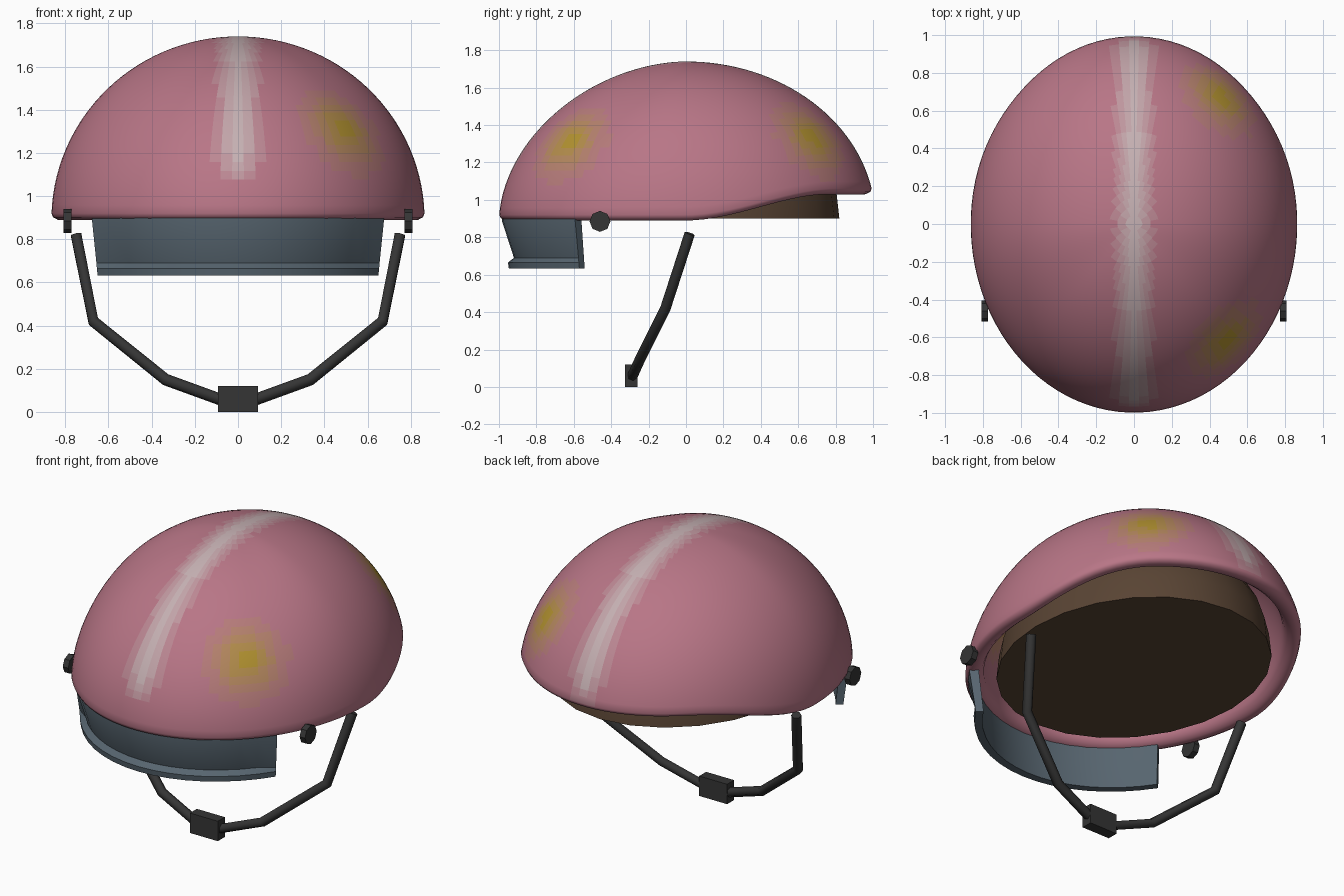
import bpy, bmesh
from math import sin, cos, pi, asin, radians, exp, hypot
from mathutils import Vector

if "Cube" in bpy.data.objects:
    bpy.data.objects.remove(bpy.data.objects["Cube"])

PINK, WHITE, YELLOW = Vector((.48, .18, .24)), Vector((.58, .5, .5)), Vector((.45, .29, .03))


def material(name, col):
    m = bpy.data.materials.new(name)
    m.diffuse_color = (*col, 1)
    m.use_nodes = True
    m.node_tree.nodes["Principled BSDF"].inputs["Base Color"].default_value = m.diffuse_color
    return m


def finish(name, bm, mats, angle=None):
    bmesh.ops.recalc_face_normals(bm, faces=bm.faces)
    me = bpy.data.meshes.new(name)
    bm.to_mesh(me)
    bm.free()
    ob = bpy.data.objects.new(name, me)
    bpy.context.collection.objects.link(ob)
    for m in mats:
        me.materials.append(m)
    if angle:
        bpy.ops.object.select_all(action='DESELECT')
        ob.select_set(True)
        bpy.context.view_layer.objects.active = ob
        bpy.ops.object.shade_smooth_by_angle(angle=radians(angle))
    return ob


def skin(bm, columns, closed):
    """Join neighbouring columns of points with quads."""
    cols = [[bm.verts.new(p) for p in c] for c in columns]
    n = len(cols)
    for i in range(n if closed else n - 1):
        a, b = cols[i], cols[(i + 1) % n]
        for j in range(len(a) - 1):
            bm.faces.new((a[j], b[j], b[j + 1], a[j + 1]))
    return cols


def smoothstep(lo, hi, v):
    t = min(1, max(0, (v - lo) / (hi - lo)))
    return t * t * (3 - 2 * t)


dark = material("dark_plastic", (.035, .035, .035))
slate = material("slate", (.095, .13, .16))
brown = material("brown_foam", (.10, .058, .034))

# Shell: outer dome, rolled lip that rises at the back, inner dome
def shell_column(a, rings=30):
    s = sin(a)
    n = 1.85 if s < -.7 else 2 - .15 * smoothstep(0, .7, -s)
    rx, ry = .865, 1.0 if s < 0 else 1.014
    rim = .89 + .14 * smoothstep(0, .8, s)
    t0 = asin(((rim + .03 - .89) / .85) ** (n / 2))
    outer, inner = [], []
    for k in range(rings + 1):
        u = min(k / rings, .996)
        t = t0 + (pi / 2 - t0) * u
        r, z = cos(t) ** (2 / n), .89 + .85 * sin(t) ** (2 / n)
        outer.append((r, z))
        inner.append((r * .89, z + .02 - .1 * u))
    r0 = outer[0][0]
    lip = [(r0 - .008, rim + .012), (r0 - .035, rim), (r0 - .07, rim + .006), (r0 - .095, rim + .025)]
    return [(r * rx * cos(a), r * ry * s, z) for r, z in outer[::-1] + lip + inner]


bm = bmesh.new()
SEG, LEVELS = 96, 5
cols = skin(bm, [shell_column(2 * pi * (i + .5) / SEG) for i in range(SEG)], True)
for k in (0, -1):
    bm.faces.new([c[k] for c in cols])
# painted pale centre stripe and two yellow patches, in graded steps
for f in bm.faces:
    p = f.calc_center_median()
    stripe = max(0, 1 - abs(p.x) / .12) * smoothstep(1.02, 1.2, p.z) * .9
    spot = max(exp(-((p - Vector(c)).length / .17) ** 2) for c in ((.49, -.62, 1.31), (.47, .68, 1.34)))
    if spot > .12:
        f.material_index = LEVELS + min(LEVELS, round(spot * LEVELS))
    else:
        f.material_index = round(stripe * LEVELS)
paints = [material(f"shell_pale_{i}", PINK.lerp(WHITE, i / LEVELS)) for i in range(LEVELS + 1)]
paints += [material(f"shell_yellow_{i}", PINK.lerp(YELLOW, i / LEVELS)) for i in range(1, LEVELS + 1)]
finish("helmet_shell", bm, paints, 60)

# Liner: solid half ellipsoid with a flat underside
bm = bmesh.new()
bmesh.ops.create_uvsphere(bm, u_segments=24, v_segments=16, radius=1)
geom = bm.verts[:] + bm.edges[:] + bm.faces[:]
bmesh.ops.bisect_plane(bm, geom=geom, dist=1e-4, plane_co=(0, 0, 0), plane_no=(0, 0, -1), clear_outer=True)
bmesh.ops.holes_fill(bm, edges=[e for e in bm.edges if e.is_boundary])
for v in bm.verts:
    v.co = Vector((v.co.x * .70, v.co.y * .82, .9 + v.co.z * .72))
finish("foam_liner", bm, [brown], 40)

# Front guard: curved band with a recessed face and a lower ledge
def guard_column(a, recess):
    prof = [(.895, 1.19), (.965, 1.0), (.985, .89), (.955 - recess, .69), (.952, .665), (.947, .632),
            (.90, .632), (.93, .9), (.91, 1.0), (.85, 1.18), (.895, 1.19)]
    return [(r * .86 * cos(a), r * sin(a), z) for r, z in prof]


bm = bmesh.new()
N = 16
angles = [radians(217 + 106 * i / N) for i in range(N + 1)]
cols = skin(bm, [guard_column(a, 0 if i in (0, N) else .035) for i, a in enumerate(angles)], False)
for c in (cols[0], cols[-1]):
    bm.faces.new(c[:-1])
bmesh.ops.remove_doubles(bm, verts=bm.verts, dist=1e-4)
finish("front_guard", bm, [slate], 35)

# Side knobs
for side, label in ((1, "right"), (-1, "left")):
    bpy.ops.mesh.primitive_cylinder_add(vertices=8, radius=.056, depth=.036,
                                        location=(side * .79, -.46, .885), rotation=(0, pi / 2, 0))
    bpy.context.object.name = f"knob_{label}"
    bpy.context.object.data.materials.append(dark)

# Chin strap: one bent tube, mirrored about the centre
half = [(.75, .02, .82), (.67, -.11, .42), (.335, -.245, .15), (.06, -.29, .05)]
path = half + [(-x, y, z) for x, y, z in half[::-1]]
cu = bpy.data.curves.new("chin_strap", 'CURVE')
cu.dimensions = '3D'
cu.bevel_depth, cu.bevel_resolution, cu.use_fill_caps = .028, 1, True
sp = cu.splines.new('POLY')
sp.points.add(len(path) - 1)
for pt, p in zip(sp.points, path):
    pt.co = (*p, 1)
strap = bpy.data.objects.new("chin_strap", cu)
bpy.context.collection.objects.link(strap)
cu.materials.append(dark)

# Chin buckle
bpy.ops.mesh.primitive_cube_add(size=1, location=(0, -.292, .06))
buckle = bpy.context.object
buckle.name = "chin_buckle"
buckle.scale = (.186, .066, .12)
buckle.data.materials.append(dark)
